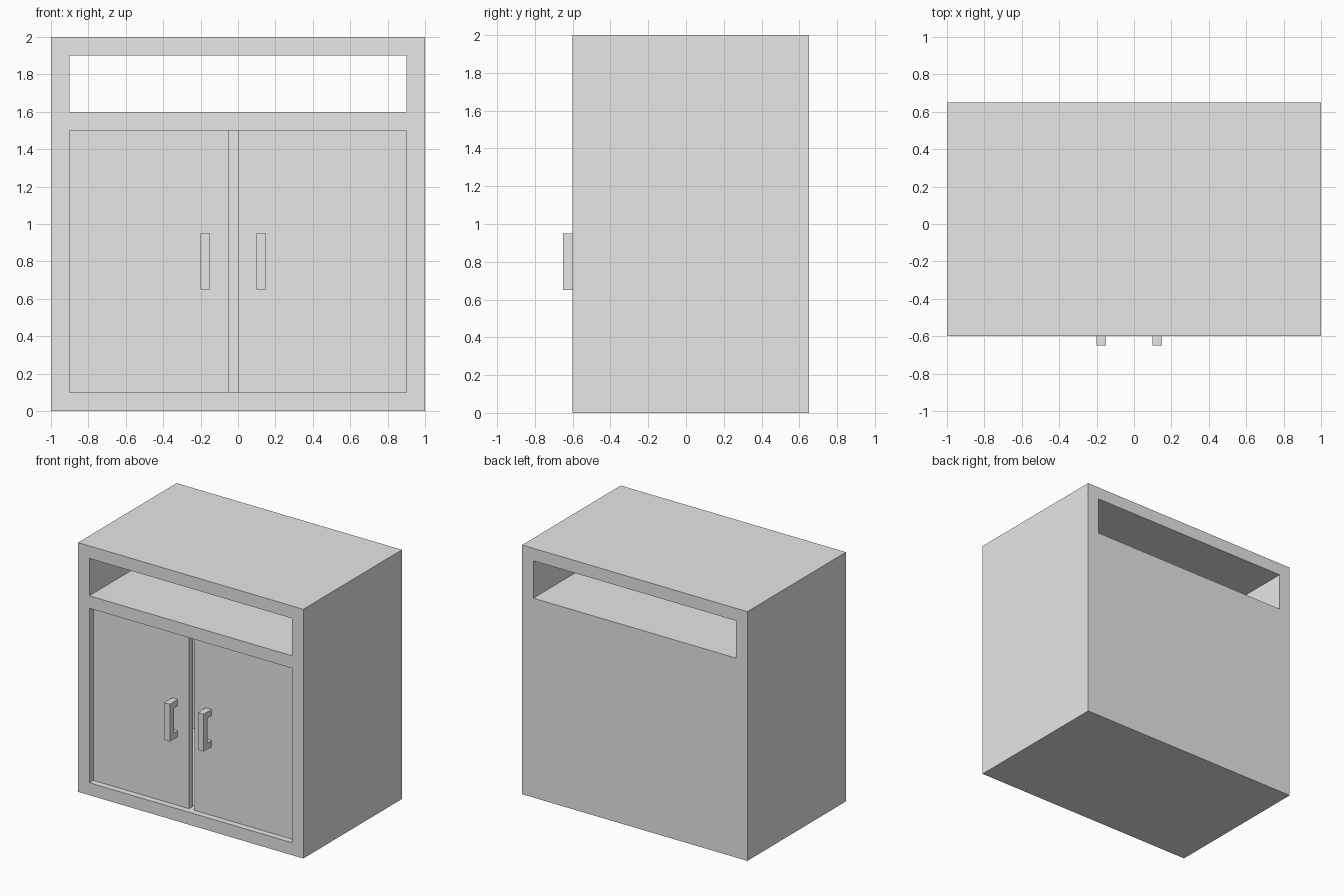
import bpy

cube = bpy.data.objects.get("Cube")
if cube:
    bpy.data.objects.remove(cube, do_unlink=True)

GREY = (0.8, 0.8, 0.8, 1)
grey = bpy.data.materials.new("light grey")
grey.use_nodes = True
grey.diffuse_color = GREY
for node in grey.node_tree.nodes:
    if node.type == "BSDF_PRINCIPLED":
        node.inputs["Base Color"].default_value = GREY


def box(name, low, high):
    """Add a box between two opposite corners."""
    bpy.ops.mesh.primitive_cube_add(size=1)
    ob = bpy.context.object
    ob.name = ob.data.name = name
    for v in ob.data.vertices:
        v.co = [(b if c > 0 else a) for c, a, b in zip(v.co, low, high)]
    ob.data.materials.append(grey)
    return ob


def cut(target, cutter):
    """Subtract a hidden box from the target and apply the result."""
    mod = target.modifiers.new("opening", "BOOLEAN")
    mod.operation = "DIFFERENCE"
    mod.solver = "EXACT"
    mod.object = cutter
    bpy.context.view_layer.objects.active = target
    bpy.ops.object.modifier_apply(modifier=mod.name)
    bpy.data.objects.remove(cutter, do_unlink=True)


FRONT, BACK = -0.6, 0.65
WALL, PANEL = 0.1, 0.05
INNER = 1 - WALL

# Cabinet body: open shelf right through, cupboard closed at the back
body = box("cabinet_body", (-1, FRONT, 0), (1, BACK, 2))
cut(body, box("shelf_cutter", (-INNER, FRONT - 1, 1.6), (INNER, BACK + 1, 1.9)))
cut(body, box("cupboard_cutter", (-INNER, FRONT - 1, WALL), (INNER, BACK - PANEL, 1.5)))

# Recessed doors with a narrow gap between them
door_y = FRONT + PANEL
for side, x0, x1 in (("right", -INNER, -0.05), ("left", 0, INNER)):
    box(side + "_door", (x0, door_y, WALL), (x1, door_y + PANEL, 1.5))

# Bracket handles: a square bar with a notch behind it
for side, x in (("right", -0.2), ("left", 0.1)):
    handle = box(side + "_handle", (x, door_y - 0.1, 0.65), (x + 0.05, door_y, 0.95))
    cut(handle, box("grip_cutter", (x - 1, door_y - 0.05, 0.7), (x + 1, door_y + 1, 0.9)))
